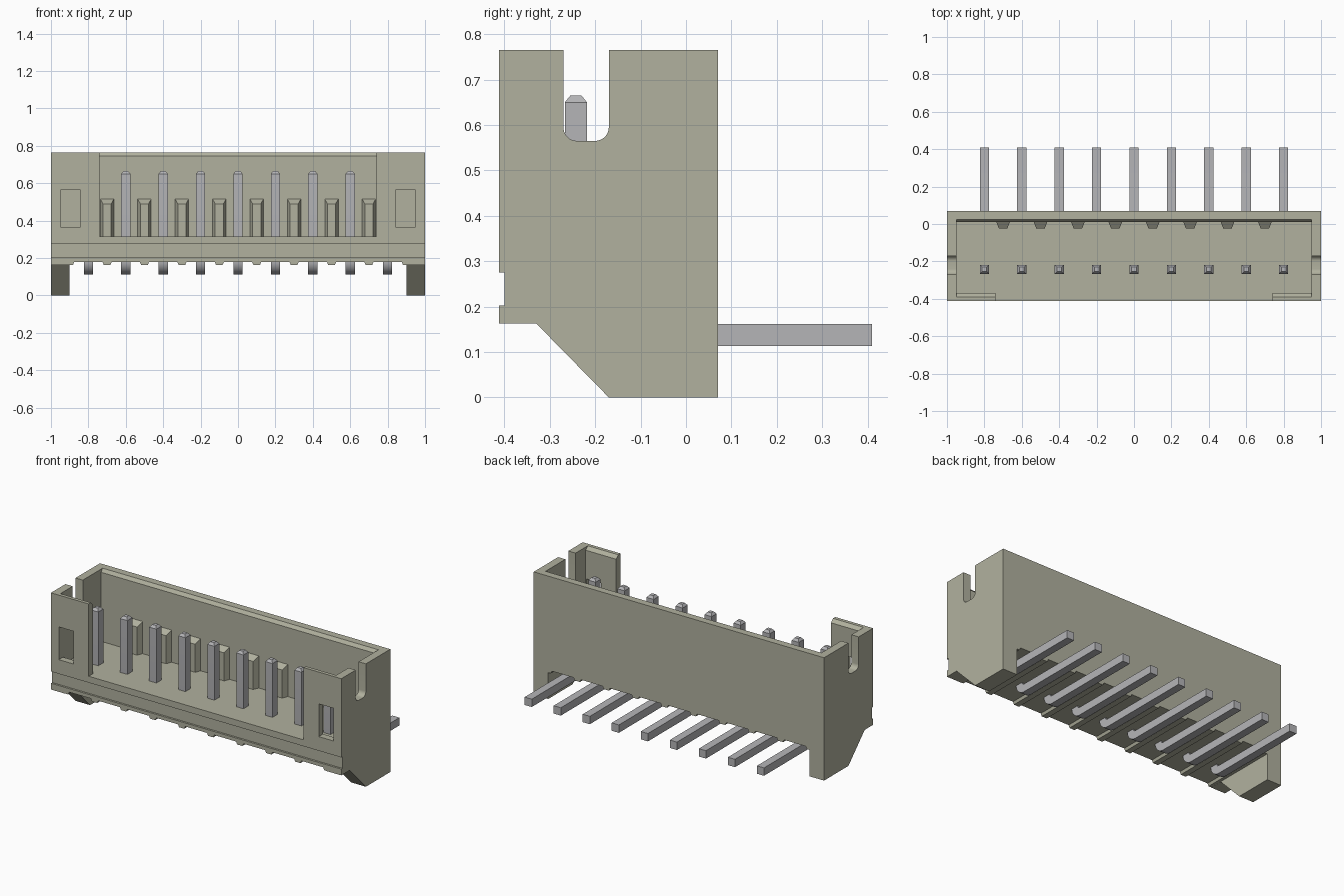
import bpy
import bmesh
from math import sin, cos, radians

cube = bpy.data.objects.get("Cube")
if cube:
    bpy.data.objects.remove(cube, do_unlink=True)


def material(name, rgb):
    mat = bpy.data.materials.new(name)
    mat.use_nodes = True
    mat.diffuse_color = (*rgb, 1)
    mat.node_tree.nodes["Principled BSDF"].inputs["Base Color"].default_value = (*rgb, 1)
    return mat


plastic = material("beige plastic", (0.44, 0.44, 0.345))
metal = material("grey metal", (0.46, 0.46, 0.475))


def arc(cy, cz, r, start, end, steps=8):
    angles = [radians(start + (end - start) * i / steps) for i in range(steps + 1)]
    return [(cy + r * cos(a), cz + r * sin(a)) for a in angles]


def add_object(name, bm, mat):
    bmesh.ops.recalc_face_normals(bm, faces=bm.faces)
    mesh = bpy.data.meshes.new(name)
    bm.to_mesh(mesh)
    bm.free()
    mesh.materials.append(mat)
    obj = bpy.data.objects.new(name, mesh)
    bpy.context.collection.objects.link(obj)
    return obj


def extruded(profile, x0, x1):
    """Side profile of (y, z) points swept along x."""
    bm = bmesh.new()
    face = bm.faces.new([bm.verts.new((x0, y, z)) for y, z in profile])
    swept = bmesh.ops.extrude_face_region(bm, geom=[face])["geom"]
    verts = [v for v in swept if isinstance(v, bmesh.types.BMVert)]
    bmesh.ops.translate(bm, verts=verts, vec=(x1 - x0, 0, 0))
    bmesh.ops.recalc_face_normals(bm, faces=bm.faces)
    return bm


def rect(y0, y1, z0, z1):
    return [(y0, z0), (y1, z0), (y1, z1), (y0, z1)]


def cut(target, profile, x0, x1):
    cutter = add_object("cutter", extruded(profile, x0, x1), plastic)
    cutter.hide_render = True
    mod = target.modifiers.new("cut", "BOOLEAN")
    mod.operation, mod.solver, mod.object = "DIFFERENCE", "EXACT", cutter
    bpy.context.view_layer.objects.active = target
    bpy.ops.object.modifier_apply(modifier=mod.name)
    bpy.data.objects.remove(cutter, do_unlink=True)


def smooth(obj):
    bpy.ops.object.select_all(action="DESELECT")
    obj.select_set(True)
    bpy.context.view_layer.objects.active = obj
    bpy.ops.object.shade_smooth_by_angle(angle=radians(30))


# Housing: outer side profile with slanted feet and a front groove
TOP, FRONT, BACK = 0.765, -0.412, 0.07
FLOOR, UNDERSIDE = 0.315, 0.18
housing = add_object("housing", extruded([
    (FRONT, TOP), (FRONT, 0.275), (-0.4, 0.275), (-0.4, 0.202), (FRONT, 0.202),
    (FRONT, 0.163), (-0.33, 0.163), (-0.17, 0), (BACK, 0), (BACK, TOP)], -1, 1), plastic)

# Cavity with chamfered lips, gap between the feet, wide front opening
cut(housing, [(-0.37, FLOOR), (0.01, FLOOR), (0.01, 0.745), (0.04, 0.785),
              (-0.41, 0.785), (-0.37, 0.745)], -0.95, 0.95)
cut(housing, rect(-0.6, 0.2, -0.1, UNDERSIDE), -0.9, 0.9)
cut(housing, rect(-0.6, -0.3, FLOOR, 0.9), -0.74, 0.74)

# Latch windows in the front and round-bottomed slots in the sides
slot = ([(-0.27, 0.9)] + arc(-0.24, 0.595, 0.03, 180, 270)
        + arc(-0.2, 0.595, 0.03, 270, 360) + [(-0.17, 0.9)])
for side in (-1, 1):
    cut(housing, rect(-0.6, -0.3, 0.363, 0.567), *sorted((side * 0.845, side * 0.946)))
    cut(housing, slot, *sorted((side * 0.93, side * 1.1)))
smooth(housing)


def tapered(name, base, tip):
    """Solid between two matching quads."""
    bm = bmesh.new()
    a, b = ([bm.verts.new(p) for p in quad] for quad in (base, tip))
    bm.faces.new(a)
    bm.faces.new(b)
    for i in range(4):
        j = (i + 1) % 4
        bm.faces.new((a[i], a[j], b[j], b[i]))
    return add_object(name, bm, plastic)


def quad_y(x, half, y, z1):
    return [(x - half, y, FLOOR), (x + half, y, FLOOR), (x + half, y, z1), (x - half, y, z1)]


def quad_z(x, half, z):
    return [(x - half, FRONT, z), (x + half, FRONT, z), (x + half, BACK, z), (x - half, BACK, z)]


# Keying ribs on the back wall and spacer ribs underneath
for i in range(8):
    x = -0.7 + 0.2 * i
    tapered("inner_rib", quad_y(x, 0.036, 0.01, 0.515), quad_y(x, 0.022, -0.025, 0.49))
for i in range(10):
    x = -0.9 + 0.2 * i
    tapered("underside_rib", quad_z(x, 0.025, UNDERSIDE), quad_z(x, 0.018, 0.164))

# Bent square pins with chamfered tips
HALF = 0.0245
bend = (-0.197, 0.183)
profile = ([(-0.267, 0.65)] + arc(*bend, 0.07, 180, 270) + [(0.41, 0.113), (0.41, 0.162)]
           + arc(*bend, 0.021, 270, 180) + [(-0.218, 0.65)])
bm = extruded(profile, -HALF, HALF)
end = max(bm.faces, key=lambda f: f.calc_center_median().z)
tip = bmesh.ops.extrude_face_region(bm, geom=[end])["geom"]
bmesh.ops.delete(bm, geom=[end], context="FACES_ONLY")
for v in (g for g in tip if isinstance(g, bmesh.types.BMVert)):
    v.co.x *= 0.5
    v.co.y = -0.2425 + (v.co.y + 0.2425) * 0.5
    v.co.z = 0.665
pin = add_object("pin", bm, metal)
smooth(pin)
pin.location.x = -0.8
for i in range(1, 9):
    copy = bpy.data.objects.new("pin", pin.data)
    copy.location.x = -0.8 + 0.2 * i
    bpy.context.collection.objects.link(copy)
